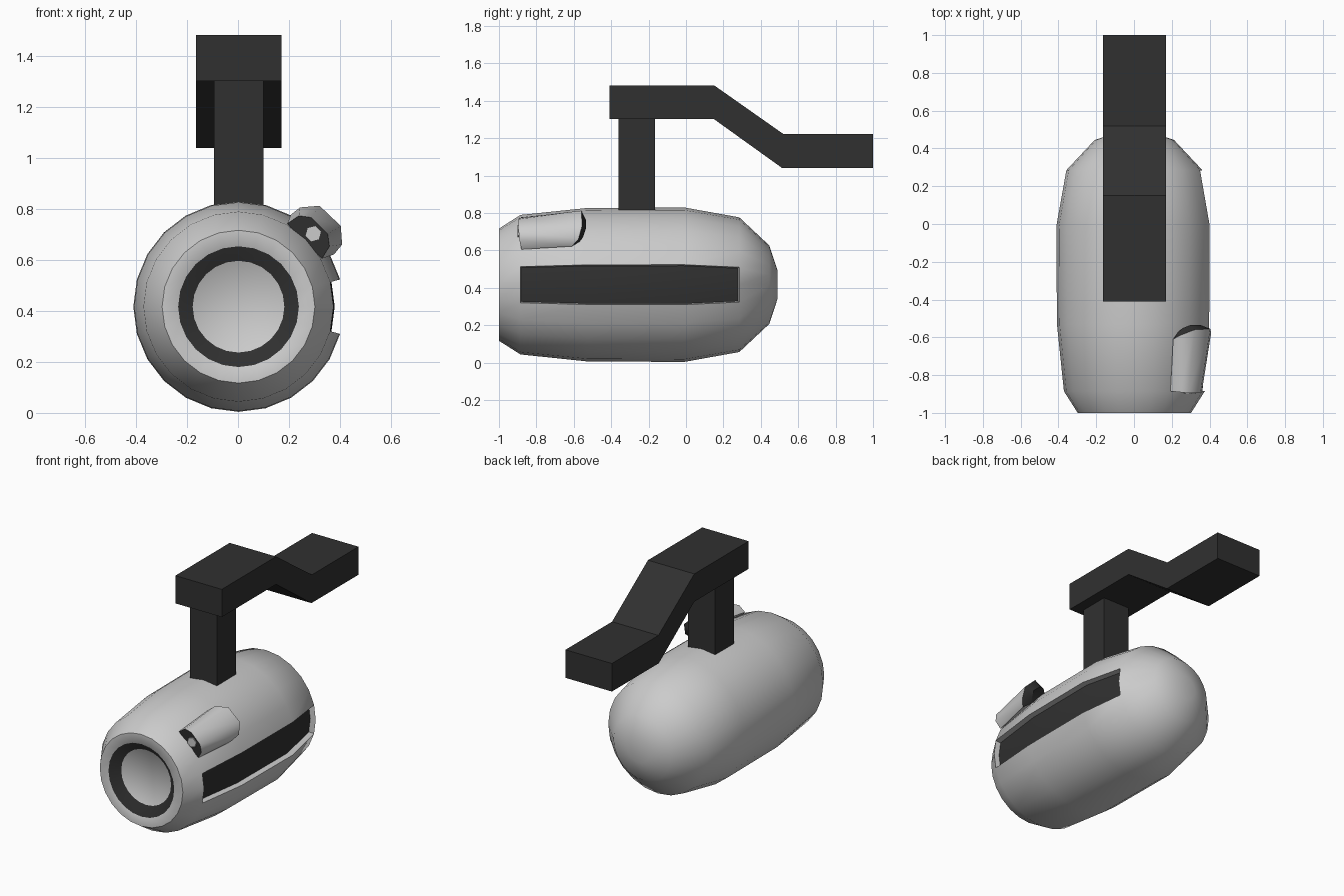
import bpy, bmesh
from math import sin, cos, pi, radians

if "Cube" in bpy.data.objects:
    bpy.data.objects.remove(bpy.data.objects["Cube"])

CX, CZ = 0.002, 0.417      # axis of the round body

dark = bpy.data.materials.new("dark")
dark.diffuse_color = (0.03, 0.03, 0.03, 1)
dark.use_nodes = True
dark.node_tree.nodes["Principled BSDF"].inputs["Base Color"].default_value = dark.diffuse_color
light = bpy.data.materials.new("light")
light.diffuse_color = (0.8, 0.8, 0.8, 1)
light.use_nodes = True
light.node_tree.nodes["Principled BSDF"].inputs["Base Color"].default_value = light.diffuse_color


def finish(name, bm, mats, angle=None):
    bmesh.ops.recalc_face_normals(bm, faces=bm.faces)
    me = bpy.data.meshes.new(name)
    bm.to_mesh(me)
    bm.free()
    ob = bpy.data.objects.new(name, me)
    bpy.context.collection.objects.link(ob)
    for m in mats:
        me.materials.append(m)
    if angle:
        bpy.ops.object.select_all(action='DESELECT')
        ob.select_set(True)
        bpy.context.view_layer.objects.active = ob
        bpy.ops.object.shade_smooth_by_angle(angle=radians(angle))
    return ob


def bridge(bm, a, b, mat=0, closed=True):
    n = len(a)
    for i in range(n if closed else n - 1):
        j = (i + 1) % n
        bm.faces.new((a[i], a[j], b[j], b[i])).material_index = mat


# Body: lathe about the y axis, with a recessed lens at the front
SEG = 24
profile = [(-0.95, 0.18), (-1.0, 0.237), (-1.0, 0.30), (-0.885, 0.373),
           (-0.53, 0.41), (-0.01, 0.413), (0.285, 0.36), (0.445, 0.21), (0.488, 0.08)]
bm = bmesh.new()
rings = [[bm.verts.new((CX + r * cos(2 * pi * k / SEG), y, CZ + r * sin(2 * pi * k / SEG)))
          for k in range(SEG)] for y, r in profile]
for i in range(len(rings) - 1):
    bridge(bm, rings[i], rings[i + 1], 1 if i == 0 else 0)
bm.faces.new(rings[0])
bm.faces.new(rings[-1])
bmesh.ops.recalc_face_normals(bm, faces=bm.faces)

# Side slot: push the two face rows on the right inwards
slot = []
for f in bm.faces:
    c = f.calc_center_median()
    if c.x > 0.3 and abs(c.z - CZ) < 0.1 and -0.88 < c.y < 0.285:
        slot.append(f)
rim = bmesh.ops.inset_region(bm, faces=slot, thickness=0.001, depth=-0.035,
                             use_even_offset=True)["faces"]
for f in slot:
    f.material_index = 1
for f in rim:
    f.material_index = 0
finish("body", bm, [light, dark], 48)

# Side pod: half-octagon housing that follows the slope of the body
def pod_ring(bm, pts):
    s = 0.7071
    return [bm.verts.new((CX + (n + u) * s, y, CZ + (n - u) * s)) for u, n, y in pts]


front = [(-0.095, 0.365, -0.885), (-0.085, 0.42, -0.89), (-0.045, 0.45, -0.895),
         (0.045, 0.45, -0.895), (0.085, 0.42, -0.89), (0.098, 0.365, -0.88)]
rear = [(-0.11, 0.40, -0.61), (-0.105, 0.446, -0.59), (-0.055, 0.505, -0.56),
        (0.06, 0.508, -0.555), (0.115, 0.46, -0.575), (0.12, 0.41, -0.61)]
tail = [(-0.07, 0.40, -0.57), (-0.065, 0.43, -0.55), (-0.035, 0.455, -0.535),
        (0.035, 0.46, -0.535), (0.07, 0.43, -0.55), (0.075, 0.40, -0.57)]
bm = bmesh.new()
a, b, c = (pod_ring(bm, p) for p in (front, rear, tail))
bridge(bm, a, b)
bridge(bm, b, c, 1)
bm.faces.new(a).material_index = 1
bm.faces.new(c).material_index = 1
finish("side_pod", bm, [light, dark], 45)

# Pod lens: small hexagonal disc
bm = bmesh.new()
hexes = [pod_ring(bm, [(0.005 + 0.033 * cos(k * pi / 3), 0.41 + 0.033 * sin(k * pi / 3), y)
                       for k in range(6)]) for y in (-0.90, -0.86)]
bridge(bm, *hexes)
for h in hexes:
    bm.faces.new(h)
finish("pod_lens", bm, [light])


# Mount: yz outlines extruded across x
def extrude_x(name, outline, x0, x1):
    bm = bmesh.new()
    sides = [[bm.verts.new((x, y, z)) for y, z in outline] for x in (x0, x1)]
    bridge(bm, *sides)
    for s in sides:
        bm.faces.new(s)
    finish(name, bm, [dark])


extrude_x("mount_post", [(-0.36, 0.79), (-0.165, 0.79), (-0.165, 1.302), (-0.36, 1.302)],
          -0.095, 0.10)
extrude_x("mount_arm", [(-0.41, 1.302), (0.15, 1.302), (0.515, 1.04), (1.0, 1.04),
                        (1.0, 1.223), (0.52, 1.223), (0.15, 1.483), (-0.41, 1.483)],
          -0.165, 0.17)
